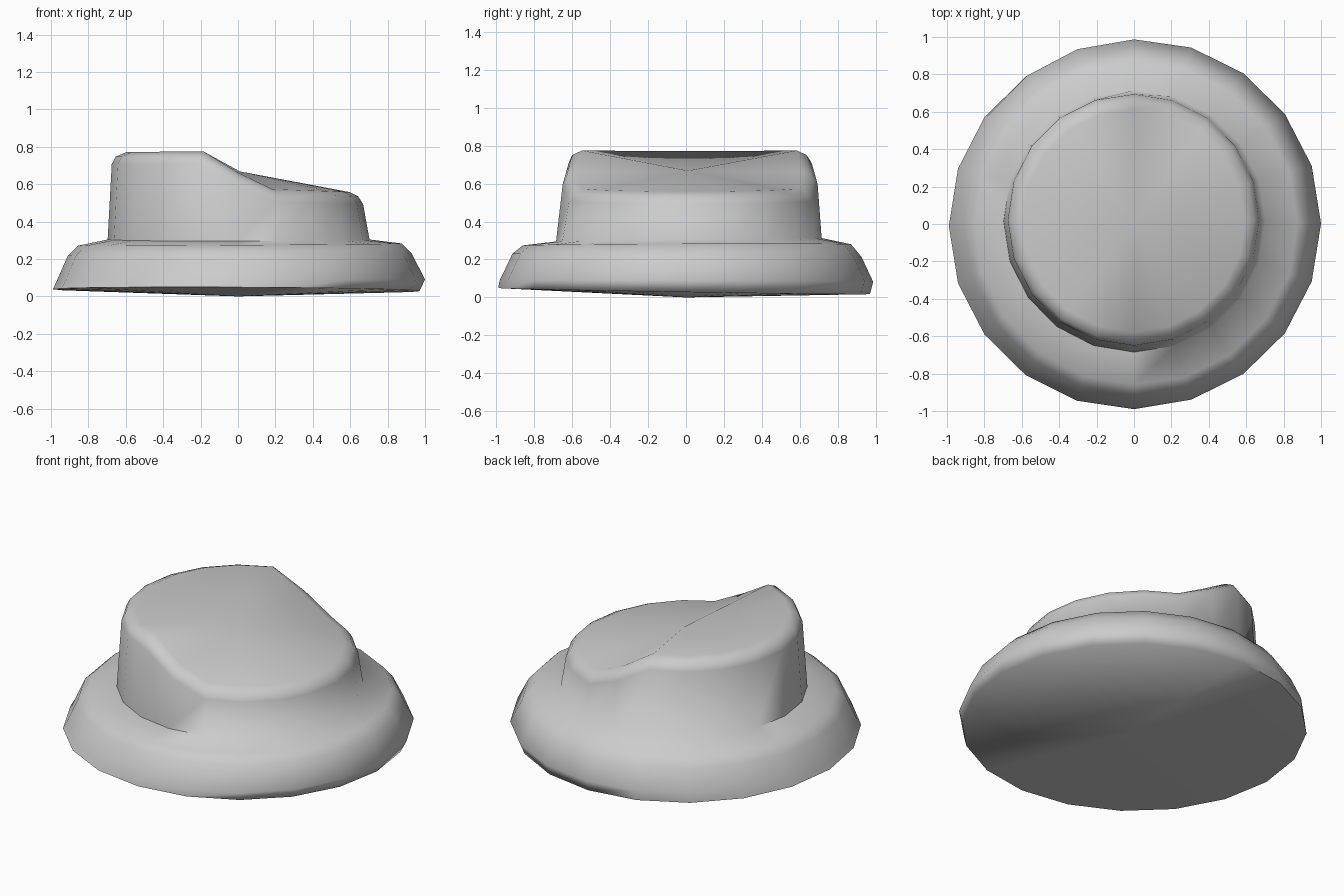
import bpy, bmesh
from math import sin, cos, tau

if "Cube" in bpy.data.objects:
    bpy.data.objects.remove(bpy.data.objects["Cube"])

SIDES = 20


def crown_height(c):
    # high left shelf, steep step through the middle, low right shelf
    points = [(-1.0, 0.772), (-0.31, 0.775), (0.0, 0.662), (0.31, 0.573), (1.0, 0.558)]
    for (x0, z0), (x1, z1) in zip(points, points[1:]):
        if c <= x1:
            t = max(0.0, (c - x0) / (x1 - x0))
            return z0 + (z1 - z0) * t
    return points[-1][1]


# Rings: radius, radius change toward +x, y shift, height, height tilt x / y, follows crown
rings = [
    (0.980, -0.010, -0.010, 0.033, -0.005, -0.016, False),   # underside rim
    (0.985, 0.015, 0.002, 0.085, 0.005, -0.003, False),      # widest edge
    (0.920, 0.010, 0.005, 0.222, 0.005, -0.008, False),      # brim shoulder
    (0.865, 0.010, 0.005, 0.277, 0.006, 0.003, False),       # brim top edge
    (0.700, 0.003, 0.015, 0.304, 0.000, 0.009, False),       # crown foot
    (0.672, -0.003, 0.022, -0.065, 0.0, 0.0, True),          # crown wall top
    (0.648, -0.005, 0.018, -0.024, 0.0, 0.0, True),          # crown bevel
    (0.595, 0.000, 0.018, 0.0, 0.0, 0.0, True),              # crown cap edge
]

bm = bmesh.new()
loops = []
for r, dr, dy, z, tx, ty, follow in rings:
    loop = []
    for i in range(SIDES):
        a = tau * i / SIDES
        c, s = cos(a), sin(a)
        radius = r + dr * c
        height = z + tx * c + ty * s + (crown_height(round(c, 4)) if follow else 0)
        loop.append(bm.verts.new((radius * c, radius * s + dy, height)))
    loops.append(loop)

bottom = bm.verts.new((0, 0, 0))
top = bm.verts.new((0.01, 0.01, 0.668))
for i in range(SIDES):
    j = (i + 1) % SIDES
    for lo, hi in zip(loops, loops[1:]):
        bm.faces.new((lo[i], lo[j], hi[j], hi[i]))
    bm.faces.new((bottom, loops[0][j], loops[0][i]))
    bm.faces.new((top, loops[-1][i], loops[-1][j]))
bmesh.ops.recalc_face_normals(bm, faces=bm.faces)

# Stepped cap with flared base
mesh = bpy.data.meshes.new("stepped_cap")
bm.to_mesh(mesh)
bm.free()
cap = bpy.data.objects.new("stepped_cap", mesh)
bpy.context.collection.objects.link(cap)
bpy.context.view_layer.objects.active = cap
cap.select_set(True)
bpy.ops.object.shade_smooth_by_angle(angle=1.3)
